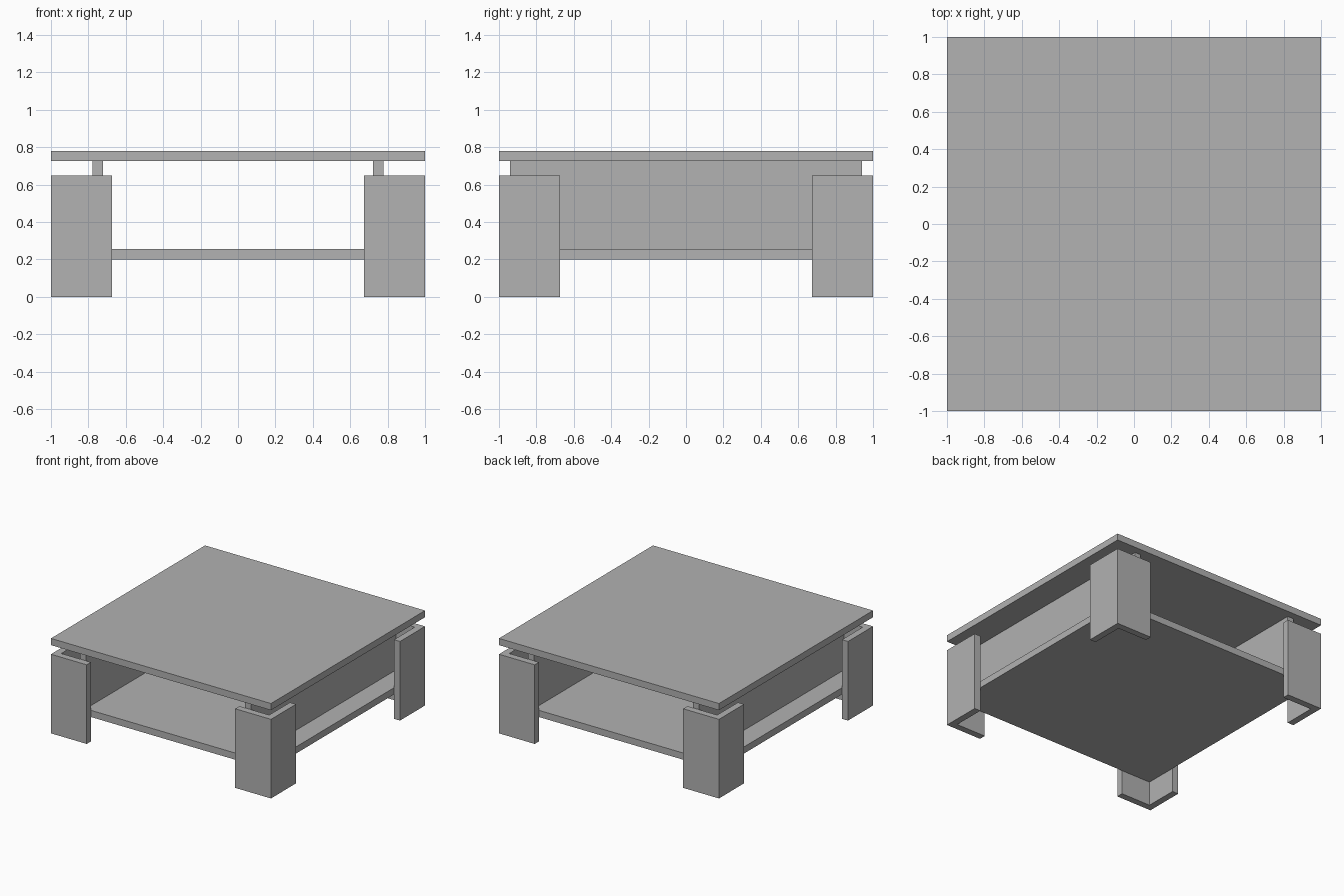
import bpy
import bmesh

cube = bpy.data.objects.get("Cube")
if cube:
    bpy.data.objects.remove(cube, do_unlink=True)

# Single plain grey finish
grey = bpy.data.materials.new("plain_grey")
grey.use_nodes = True
colour = (0.445, 0.445, 0.445, 1)
grey.diffuse_color = colour
grey.node_tree.nodes["Principled BSDF"].inputs["Base Color"].default_value = colour

T = 0.055        # board thickness
INNER = 1 - T    # inner face of the leg boards
LEG_W = 0.325    # width of each leg board
LEG_H = 0.65
SHELF_Z = 0.20
TOP_Z = 0.725


def prism(name, outline, z0, z1):
    """Extrude a flat outline from z0 up to z1."""
    bm = bmesh.new()
    base = bm.faces.new([bm.verts.new((x, y, z0)) for x, y in outline])
    top = bmesh.ops.extrude_face_region(bm, geom=[base])["geom"]
    verts = [v for v in top if isinstance(v, bmesh.types.BMVert)]
    bmesh.ops.translate(bm, verts=verts, vec=(0, 0, z1 - z0))
    bmesh.ops.recalc_face_normals(bm, faces=bm.faces)
    mesh = bpy.data.meshes.new(name)
    bm.to_mesh(mesh)
    bm.free()
    mesh.materials.append(grey)
    obj = bpy.data.objects.new(name, mesh)
    bpy.context.collection.objects.link(obj)
    return obj


def board(name, x0, x1, y0, y1, z0, z1):
    return prism(name, [(x0, y0), (x1, y0), (x1, y1), (x0, y1)], z0, z1)


# Table top and lower shelf
board("table_top", -1, 1, -1, 1, TOP_Z, TOP_Z + T)
board("lower_shelf", -INNER, INNER, -INNER, INNER, SHELF_Z, SHELF_Z + T)

# Upright panels standing on the shelf and carrying the top
for side, s in (("left", 1), ("right", -1)):
    board(f"{side}_panel", s * 0.75 - T / 2, s * 0.75 + T / 2,
          -0.94, 0.94, SHELF_Z + T, TOP_Z)

# L-shaped corner legs
w = 1 - LEG_W
profile = [(1, 1), (w, 1), (w, INNER), (INNER, INNER), (INNER, w), (1, w)]
for end, sy in (("front", -1), ("back", 1)):
    for side, sx in (("left", 1), ("right", -1)):
        prism(f"{end}_{side}_leg", [(x * sx, y * sy) for x, y in profile], 0, LEG_H)
